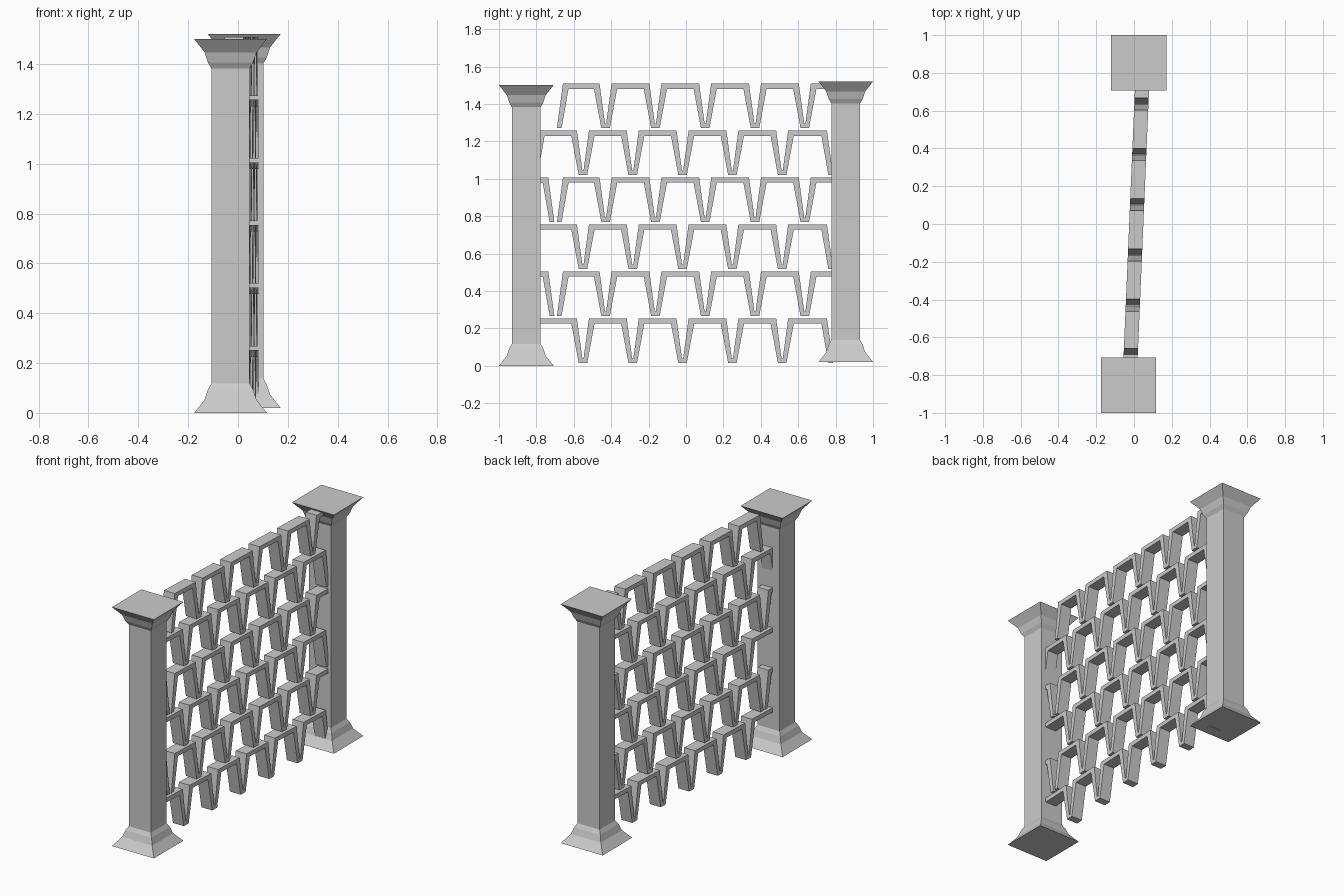
import bpy, bmesh

if "Cube" in bpy.data.objects:
    bpy.data.objects.remove(bpy.data.objects["Cube"])


def make_object(name, bm):
    bmesh.ops.recalc_face_normals(bm, faces=bm.faces)
    mesh = bpy.data.meshes.new(name)
    bm.to_mesh(mesh)
    bm.free()
    obj = bpy.data.objects.new(name, mesh)
    bpy.context.collection.objects.link(obj)
    return obj


def loft(name, rings):
    # Closed solid through a list of four-point rings
    bm = bmesh.new()
    loops = [[bm.verts.new(p) for p in ring] for ring in rings]
    for a, b in zip(loops, loops[1:]):
        for i in range(4):
            j = (i + 1) % 4
            bm.faces.new((a[i], a[j], b[j], b[i]))
    bm.faces.new(loops[0])
    bm.faces.new(loops[-1])
    return make_object(name, bm)


# Square pillars: flared base mirrored into a flared cap
HEIGHT = 1.5
base = [(0.146, 0), (0.104, 0.053), (0.091, 0.093), (0.077, 0.117)]
profile = base + [(r, HEIGHT - z) for r, z in reversed(base)]


def pillar(name, x, y, z0):
    loft(name, [[(x + sx * r, y + sy * r, z0 + z)
                 for sx, sy in ((-1, -1), (1, -1), (1, 1), (-1, 1))]
                for r, z in profile])


pillar("front_pillar", -0.03, -0.854, 0.0)
pillar("back_pillar", 0.025, 0.854, 0.02)


# Folded lattice strips: each section is (upper y, z) and (lower y, z)
BAR, DROP = 0.027, 0.236


def shoulder(c, s, t):
    return ((c + s * 0.032, t), (c + s * 0.062, t - BAR))


def foot(c, s, t):
    return ((c + s * 0.003, t - DROP + 0.022), (c + s * 0.023, t - DROP))


def cut_foot(c, s, t):
    return ((c, t - DROP), (c + s * 0.025, t - DROP))


def bar_end(y, t):
    return ((y, t), (y, t - BAR))


def strip(name, sections):
    def point(p, side):
        y, z = p
        return (0.012 + 0.0426 * y + side * 0.0375, y, z)
    loft(name, [[point(u, -1), point(u, 1), point(l, 1), point(l, -1)]
                for u, l in sections])


def valleys(first, t):
    out = []
    for k in range(5):
        c = first + 0.2663 * k
        out += [shoulder(c, -1, t), foot(c, -1, t), foot(c, 1, t), shoulder(c, 1, t)]
    return out


for row in range(6):
    t = 1.508 - 0.2512 * row
    if row % 2 == 0:
        # Rows starting with a free leg beside the front pillar
        start = [cut_foot(-0.69, 1, t), shoulder(-0.69, 1, t)]
        strip(f"lattice_row_{row + 1}", start + valleys(-0.43, t) + [bar_end(0.83, t)])
        if row:
            strip(f"lattice_stub_{row + 1}",
                  [bar_end(-0.83, t), shoulder(-0.704, -1, t), cut_foot(-0.704, -1, t)])
    else:
        # Offset rows ending with a leg at the back pillar
        if row == 1:
            start = [cut_foot(-0.818, 1, t), shoulder(-0.818, 1, t)]
        else:
            start = [bar_end(-0.83, t)]
        end = [shoulder(0.786, -1, t), cut_foot(0.786, -1, t)]
        strip(f"lattice_row_{row + 1}", start + valleys(-0.551, t) + end)
